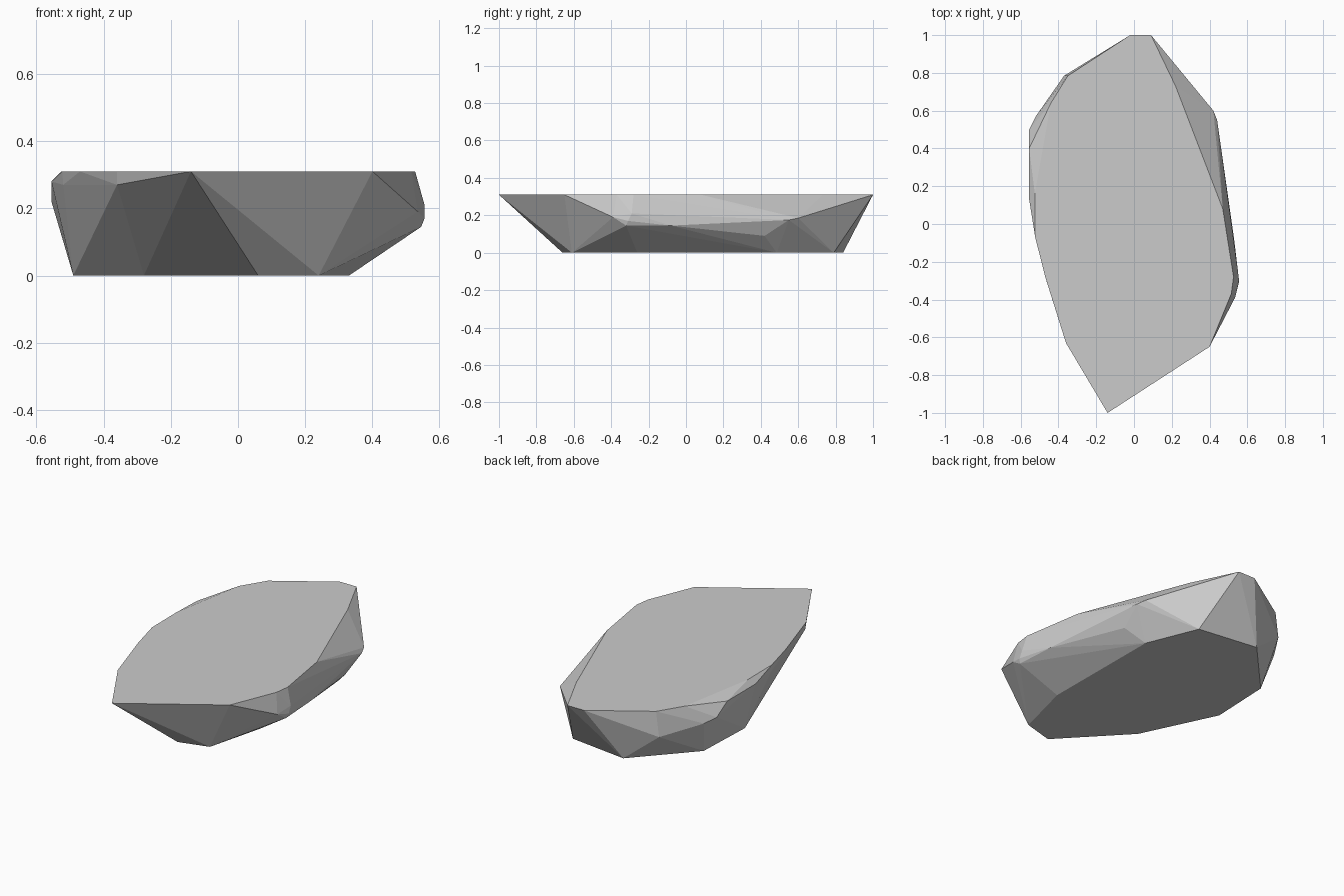
import bpy, bmesh, math

# flat top outline, z = 0.31
TOP = [(-0.14, -1), (0.40, -0.65), (0.515, -0.37), (0.527, -0.28), (0.47, 0.08),
       (0.22, 0.73), (0.09, 1), (-0.02, 1), (-0.35, 0.785), (-0.44, 0.64),
       (-0.525, 0.16), (-0.523, -0.07), (-0.47, -0.28), (-0.36, -0.63)]
# smaller flat base outline, z = 0
BASE = [(0.33, -0.26), (0.325, 0.485), (0.20, 0.79), (-0.17, 0.84), (-0.475, 0.51),
        (-0.49, 0.14), (-0.28, -0.30), (0.06, -0.66), (0.24, -0.61)]
# bulging corners around the flanks
FLANK = [(0.545, -0.32, 0.145), (0.555, -0.31, 0.17), (0.555, -0.29, 0.21),
         (0.535, -0.39, 0.19), (0.53, -0.08, 0.145), (0.42, 0.42, 0.09),
         (0.44, 0.55, 0.175), (0.42, 0.60, 0.185),
         (-0.37, 0.785, 0.16), (-0.52, 0.57, 0.20), (-0.555, 0.50, 0.22),
         (-0.555, 0.40, 0.28), (-0.555, 0.13, 0.28), (-0.52, -0.07, 0.27),
         (-0.36, -0.62, 0.27)]

# rock: convex block chiselled between the two outlines
bm = bmesh.new()
points = [(x, y, 0.31) for x, y in TOP] + [(x, y, 0) for x, y in BASE] + FLANK
for p in points:
    bm.verts.new(p)
hull = bmesh.ops.convex_hull(bm, input=bm.verts[:])
unused = {g for g in hull["geom_interior"] + hull["geom_unused"]
          if isinstance(g, bmesh.types.BMVert)}
bmesh.ops.delete(bm, geom=list(unused), context='VERTS')
bmesh.ops.dissolve_limit(bm, angle_limit=math.radians(1),
                         verts=bm.verts[:], edges=bm.edges[:])
bmesh.ops.recalc_face_normals(bm, faces=bm.faces[:])

mesh = bpy.data.meshes.new("flat_rock")
bm.to_mesh(mesh)
bm.free()
rock = bpy.data.objects.new("flat_rock", mesh)
bpy.context.collection.objects.link(rock)
